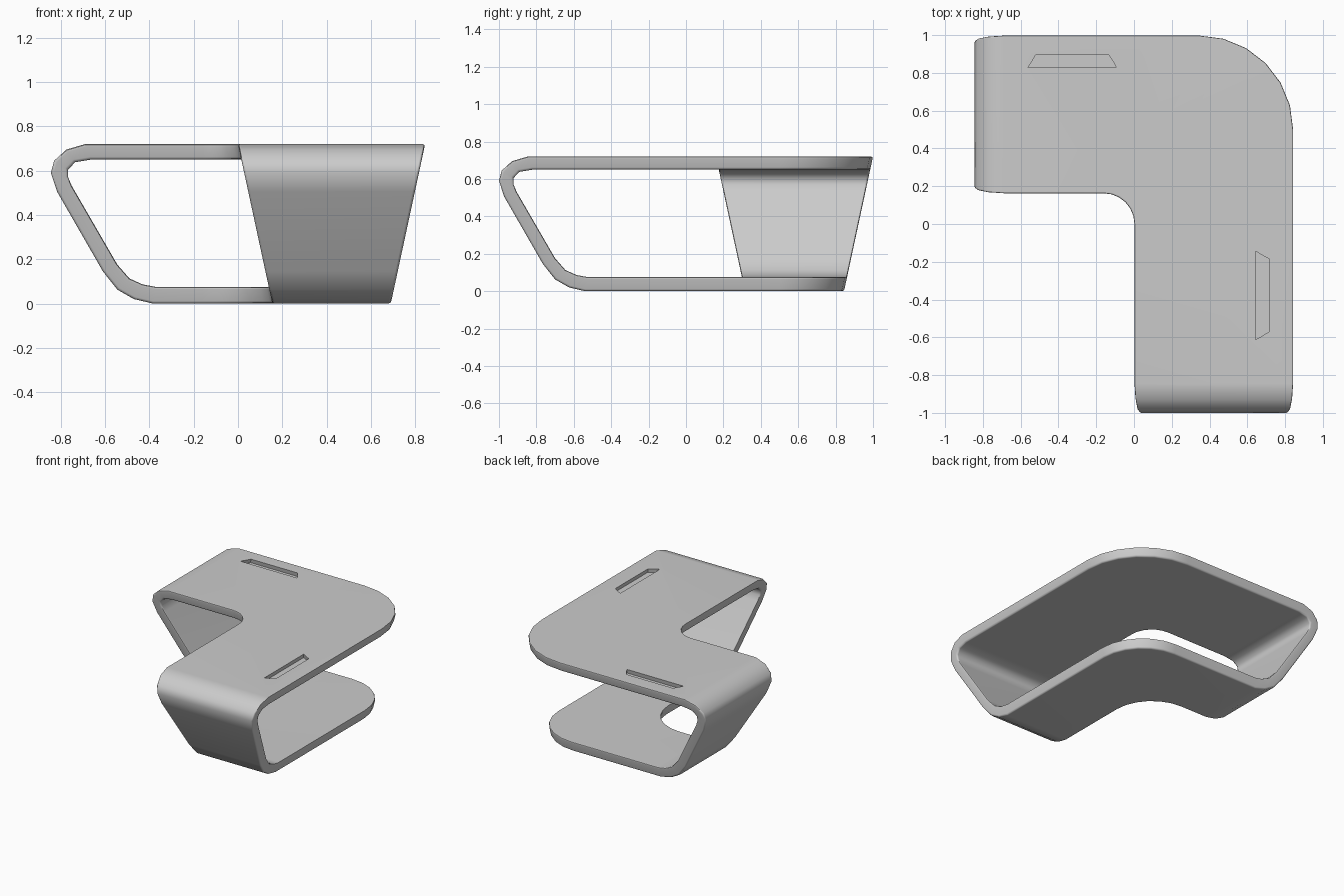
import bpy, bmesh, math

cube = bpy.data.objects.get("Cube")
if cube:
    bpy.data.objects.remove(cube, do_unlink=True)

HALF_X, TOP, TAPER = 0.845, 0.72, 0.155
INNER_Y = 0.16          # inner edge of the left-pointing arm
STEPS = 6               # segments in each plan corner

grey = bpy.data.materials.new("light grey")
grey.use_nodes = True
colour = (0.6, 0.6, 0.6, 1)
grey.diffuse_color = colour
grey.node_tree.nodes["Principled BSDF"].inputs["Base Color"].default_value = colour

# End-loop profile, bottom to top: (distance from tip, height) outside and inside
OUTSIDE = [(.46, 0), (.375, .02), (.30, .063), (.235, .145), (.028, .505),
           (0, .59), (.015, .645), (.07, .695), (.155, TOP)]
INSIDE = [(.475, .075), (.415, .086), (.355, .113), (.30, .176), (.095, .53),
          (.078, .57), (.078, .605), (.11, .638), (.182, .65)]


def inset(z):
    return TAPER * (1 - z / TOP)


def side_arm(u, z):
    """Edge points across the arm that points to -x."""
    d = inset(z)
    return [(u - HALF_X, INNER_Y + d, z), (u - HALF_X, 1 - d, z)]


def front_arm(u, z):
    """Edge points across the arm that points to -y."""
    d = inset(z)
    return [(d, u - 1, z), (HALF_X - d, u - 1, z)]


def corner(i, z):
    """Edge points across the rounded turn between the arms."""
    a = math.pi / 2 * (1 - i / STEPS)
    d = inset(z)
    c, s = math.cos(a), math.sin(a)
    ri, ro = 0.16 + d, 0.5 - d
    return [(-0.16 + ri * c, ri * s, z),
            (HALF_X - 0.5 + ro * c, 0.5 + ro * s, z)]


def loop(profile):
    """Closed run of stations: up one end, over the seat, down and back."""
    run = [side_arm(*p) for p in profile]
    run += [corner(i, profile[-1][1]) for i in range(STEPS + 1)]
    run += [front_arm(*p) for p in reversed(profile)]
    run += [corner(i, profile[0][1]) for i in reversed(range(STEPS + 1))]
    return run


def make_object(name, bm):
    bmesh.ops.recalc_face_normals(bm, faces=bm.faces)
    mesh = bpy.data.meshes.new(name)
    bm.to_mesh(mesh)
    bm.free()
    mesh.materials.append(grey)
    obj = bpy.data.objects.new(name, mesh)
    bpy.context.collection.objects.link(obj)
    return obj


# Continuous band forming seat, slanted ends and base
bm = bmesh.new()
rings = []
for (oi, oo), (ii, io) in zip(loop(OUTSIDE), loop(INSIDE)):
    rings.append([bm.verts.new(p) for p in (oi, oo, io, ii)])
for k, ring in enumerate(rings):
    nxt = rings[(k + 1) % len(rings)]
    for j in range(4):
        m = (j + 1) % 4
        bm.faces.new((ring[j], ring[m], nxt[m], nxt[j]))
bench = make_object("corner_bench", bm)


def slot_cutter(name, outline, centre):
    """Tapered plug for a shallow trapezoid recess in the seat."""
    bm = bmesh.new()
    levels = []
    for z, k, e in ((TOP + 0.01, 1, 0.004), (TOP - 0.03, 1, -0.012)):
        ring = []
        for x, y in outline:
            dx, dy = x - centre[0], y - centre[1]
            ring.append(bm.verts.new((x + math.copysign(e, dx),
                                      y + math.copysign(e, dy), z)))
        levels.append(ring)
    low, high = levels
    bm.faces.new(low)
    bm.faces.new(high)
    for j in range(4):
        m = (j + 1) % 4
        bm.faces.new((low[j], low[m], high[m], high[j]))
    obj = make_object(name, bm)
    obj.hide_render = True
    return obj


cutters = [
    slot_cutter("back_slot_cutter",
                [(-.555, .835), (-.1, .835), (-.14, .89), (-.515, .89)], (-.33, .862)),
    slot_cutter("side_slot_cutter",
                [(.65, -.15), (.65, -.605), (.708, -.565), (.708, -.19)], (.68, -.378)),
]

# Soften the rims, then cut the recesses
bevel = bench.modifiers.new("soft_rims", "BEVEL")
bevel.width = 0.012
bevel.segments = 2
bevel.limit_method = "ANGLE"
bevel.angle_limit = math.radians(50)
bevel.use_clamp_overlap = False
for c in cutters:
    cut = bench.modifiers.new(c.name, "BOOLEAN")
    cut.operation = "DIFFERENCE"
    cut.solver = "EXACT"
    cut.object = c

bpy.ops.object.select_all(action="DESELECT")
bench.select_set(True)
bpy.context.view_layer.objects.active = bench
for name in [m.name for m in bench.modifiers]:
    bpy.ops.object.modifier_apply(modifier=name)
for c in cutters:
    bpy.data.objects.remove(c, do_unlink=True)

bpy.ops.object.shade_smooth_by_angle(angle=math.radians(48))
weighted = bench.modifiers.new("even_shading", "WEIGHTED_NORMAL")
weighted.keep_sharp = True
